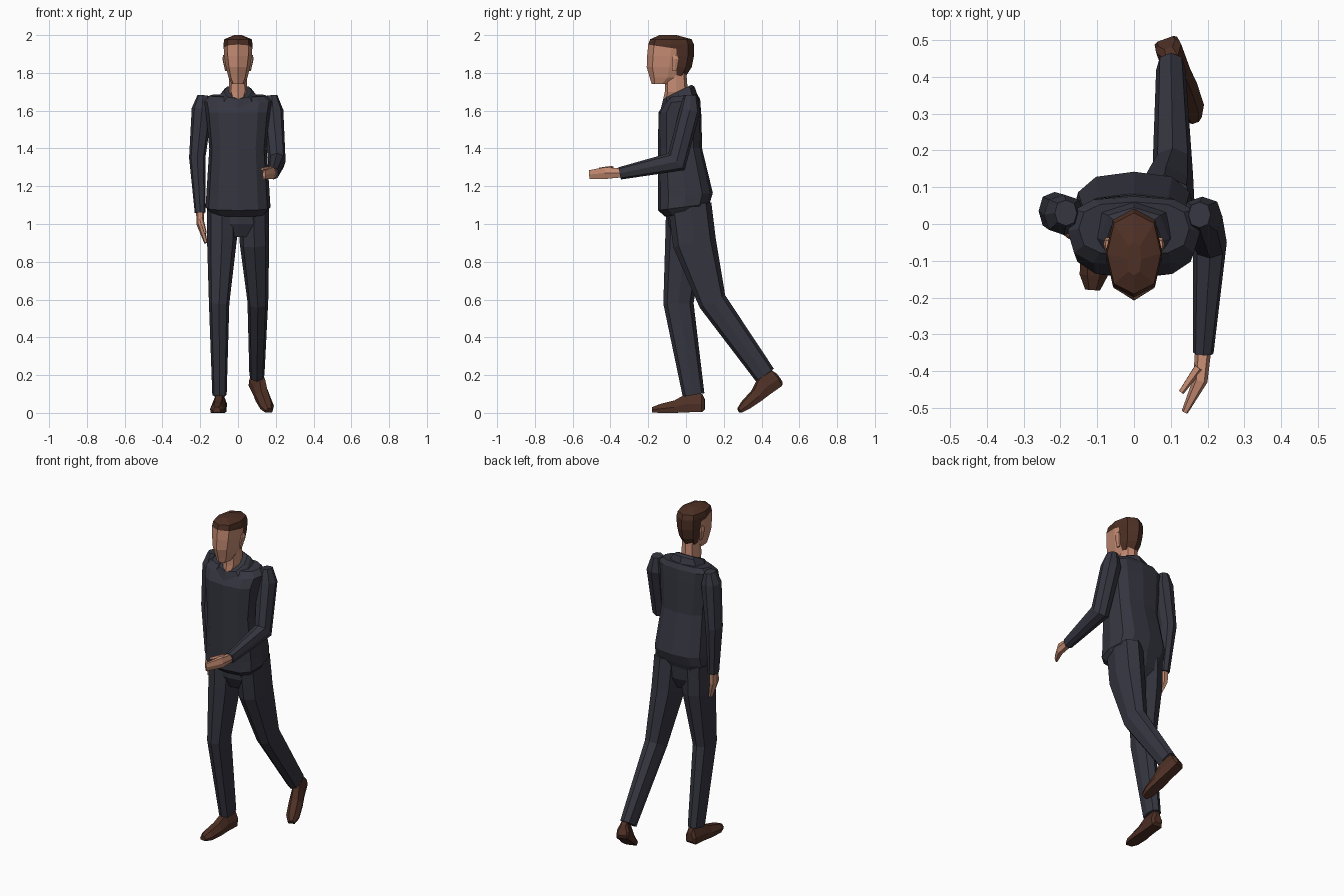
import bpy, bmesh, math
from mathutils import Vector, Matrix


def material(name, rgb):
    m = bpy.data.materials.new(name)
    m.diffuse_color = (*rgb, 1)
    return m


NAVY = material("dark navy cloth", (0.036, 0.036, 0.052))
SKIN = material("skin", (0.56, 0.26, 0.17))
BROWN = material("dark brown", (0.075, 0.029, 0.018))


def build(name, rings, mat, edit=None):
    """Skin a list of equal-length point rings and cap both ends."""
    bm = bmesh.new()
    loops = [[bm.verts.new(p) for p in r] for r in rings]
    n = len(loops[0])
    for a, b in zip(loops, loops[1:]):
        for i in range(n):
            j = (i + 1) % n
            bm.faces.new((a[i], a[j], b[j], b[i]))
    bm.faces.new(loops[0])
    bm.faces.new(loops[-1])
    bmesh.ops.recalc_face_normals(bm, faces=bm.faces[:])
    me = bpy.data.meshes.new(name)
    me.materials.append(mat)
    if edit:
        edit(bm, me)
    bm.to_mesh(me)
    bm.free()
    ob = bpy.data.objects.new(name, me)
    bpy.context.collection.objects.link(ob)
    return ob


def spow(v, p):
    return math.copysign(abs(v) ** p, v)


def level(z, front, back, hw, n=8, p=0.8, slope=0.0):
    """Level ring with a vertex at the front; slope lifts its back."""
    c, h = (front + back) / 2, (back - front) / 2
    pts = []
    for i in range(n):
        t = 2 * math.pi * i / n
        y = -h * spow(math.cos(t), p)
        pts.append(Vector((hw * spow(math.sin(t), p), c + y, z + slope * y)))
    return pts


def tube(name, path, mat, n=8, p=0.85):
    """Tube through (x, y, z, half width, half depth) stations."""
    pos = [Vector(s[:3]) for s in path]
    rings = []
    for k, s in enumerate(path):
        t = Vector()
        if k > 0:
            t += (pos[k] - pos[k - 1]).normalized()
        if k < len(pos) - 1:
            t += (pos[k + 1] - pos[k]).normalized()
        t.normalize()
        v = t.cross(Vector((1, 0, 0))).normalized()
        u = v.cross(t)
        rings.append([pos[k] + u * s[3] * spow(math.cos(a), p) + v * s[4] * spow(math.sin(a), p)
                      for a in (2 * math.pi * i / n for i in range(n))])
    return build(name, rings, mat)


# Jacket body with hem, chest and shoulder yoke
build("jacket", [level(z, f, b, w, 12, 0.7, s) for z, f, b, w, s in (
    (1.055, -0.11, 0.11, 0.145, 0.15), (1.09, -0.148, 0.125, 0.172, 0.13),
    (1.15, -0.148, 0.142, 0.168, 0.1), (1.40, -0.148, 0.085, 0.152, 0),
    (1.59, -0.146, 0.08, 0.17, 0), (1.65, -0.115, 0.075, 0.18, 0.1),
    (1.68, -0.085, 0.06, 0.15, 0.1))], NAVY)
build("collar", [level(z, f, b, w, 8, 0.85, 0.5) for z, f, b, w in (
    (1.635, -0.14, 0.06, 0.125), (1.685, -0.125, 0.045, 0.095), (1.70, -0.12, 0.03, 0.075))], NAVY)
build("neck", [level(z, f, b, w) for z, f, b, w in (
    (1.60, -0.11, 0.0, 0.02), (1.655, -0.122, 0.005, 0.03), (1.70, -0.112, 0.01, 0.048),
    (1.82, -0.11, 0.0, 0.045))], SKIN)


# Head: one form, hair coloured above the hairline and behind the ears
def hair_rule(bm, me):
    me.materials.append(BROWN)
    for co, no in (((0, -0.05, 0), (0, 1, 0)), ((0, -0.1, 1.935), (0, 0.15, 1))):
        bmesh.ops.bisect_plane(bm, geom=bm.verts[:] + bm.edges[:] + bm.faces[:],
                               plane_co=co, plane_no=no)
    for f in bm.faces:
        c = f.calc_center_median()
        above = c.z - 1.935 + 0.15 * (c.y + 0.1) > 0
        f.material_index = int(above or (c.y > -0.05 and c.z > 1.765))


build("head", [level(z, f, b, w, 8, 0.85) for z, f, b, w in (
    (1.742, -0.182, -0.07, 0.034), (1.775, -0.192, -0.005, 0.05), (1.83, -0.208, 0.03, 0.064),
    (1.89, -0.206, 0.042, 0.073), (1.95, -0.2, 0.042, 0.077), (1.978, -0.19, 0.03, 0.073),
    (2.0, -0.14, -0.05, 0.02))], SKIN, hair_rule)
for side, label in ((-1, "left"), (1, "right")):
    tube(label + "_ear", [(side * 0.062, -0.06, 1.81, 0.006, 0.012),
                          (side * 0.073, -0.055, 1.875, 0.01, 0.02),
                          (side * 0.072, -0.055, 1.895, 0.006, 0.012)], SKIN, 6)

# Sleeves and hands: one arm hangs, the other reaches forward
tube("hanging_sleeve", [(-0.185, 0.03, 1.68, 0.03, 0.035), (-0.19, 0.025, 1.61, 0.055, 0.055),
                        (-0.216, 0.035, 1.35, 0.043, 0.052), (-0.2, 0.02, 1.06, 0.029, 0.034)], NAVY)
tube("hanging_hand", [(-0.2, 0.02, 1.08, 0.022, 0.026), (-0.2, 0.01, 1.0, 0.02, 0.035),
                      (-0.17, 0.0, 0.9, 0.009, 0.02)], SKIN, 6)
tube("hanging_thumb", [(-0.195, -0.01, 1.03, 0.012, 0.014),
                       (-0.172, -0.035, 0.95, 0.007, 0.008)], SKIN, 5)
tube("reaching_sleeve", [(0.178, 0.025, 1.68, 0.03, 0.035), (0.185, 0.02, 1.60, 0.055, 0.055),
                         (0.206, -0.05, 1.33, 0.046, 0.062), (0.188, -0.35, 1.268, 0.028, 0.033)], NAVY)
tube("reaching_hand", [(0.188, -0.34, 1.27, 0.022, 0.026), (0.18, -0.425, 1.27, 0.02, 0.035),
                       (0.138, -0.51, 1.262, 0.009, 0.026)], SKIN, 6)
tube("reaching_thumb", [(0.175, -0.39, 1.295, 0.013, 0.014),
                        (0.128, -0.457, 1.29, 0.008, 0.009)], SKIN, 5)

# Trousers: standing leg and trailing leg joined at the hips
build("hips", [level(z, f, b, w, 10, 0.7) for z, f, b, w in (
    (0.93, -0.06, 0.07, 0.07), (1.0, -0.095, 0.105, 0.13), (1.1, -0.10, 0.115, 0.15))], NAVY)
tube("standing_trouser_leg", [(-0.083, 0.0, 1.10, 0.08, 0.105), (-0.085, -0.005, 0.92, 0.079, 0.105),
                              (-0.1, -0.04, 0.58, 0.054, 0.08), (-0.098, 0.04, 0.095, 0.038, 0.058)], NAVY)
tube("trailing_trouser_leg", [(0.083, 0.02, 1.10, 0.08, 0.115), (0.087, 0.045, 0.90, 0.078, 0.115),
                              (0.105, 0.14, 0.59, 0.055, 0.075), (0.1, 0.418, 0.2, 0.04, 0.058)], NAVY)


# Shoes: flat-soled sections from heel to toe, then posed
def shoe(name, loc, pitch, yaw):
    rings = []
    for y, w, bot, top in ((0.10, 0.025, 0.02, 0.07), (0.085, 0.036, 0.005, 0.1),
                           (-0.0, 0.036, 0.003, 0.1), (-0.06, 0.04, 0.0, 0.066),
                           (-0.14, 0.038, 0.0, 0.046), (-0.18, 0.02, 0.003, 0.03)):
        rings.append([Vector(q) for q in ((-w * 0.9, y, bot), (w * 0.9, y, bot),
                     (w, y, bot + 0.45 * (top - bot)), (w * 0.45, y, top),
                     (-w * 0.45, y, top), (-w, y, bot + 0.45 * (top - bot)))])
    ob = build(name, rings, BROWN)
    ob.data.transform(Matrix.Translation(loc) @ Matrix.Rotation(math.radians(yaw), 4, 'Z')
                      @ Matrix.Rotation(math.radians(pitch), 4, 'X'))


shoe("standing_shoe", (-0.1, 0, 0), 0, -4)
shoe("trailing_shoe", (0.11, 0.433, 0.094), 32, 20)
